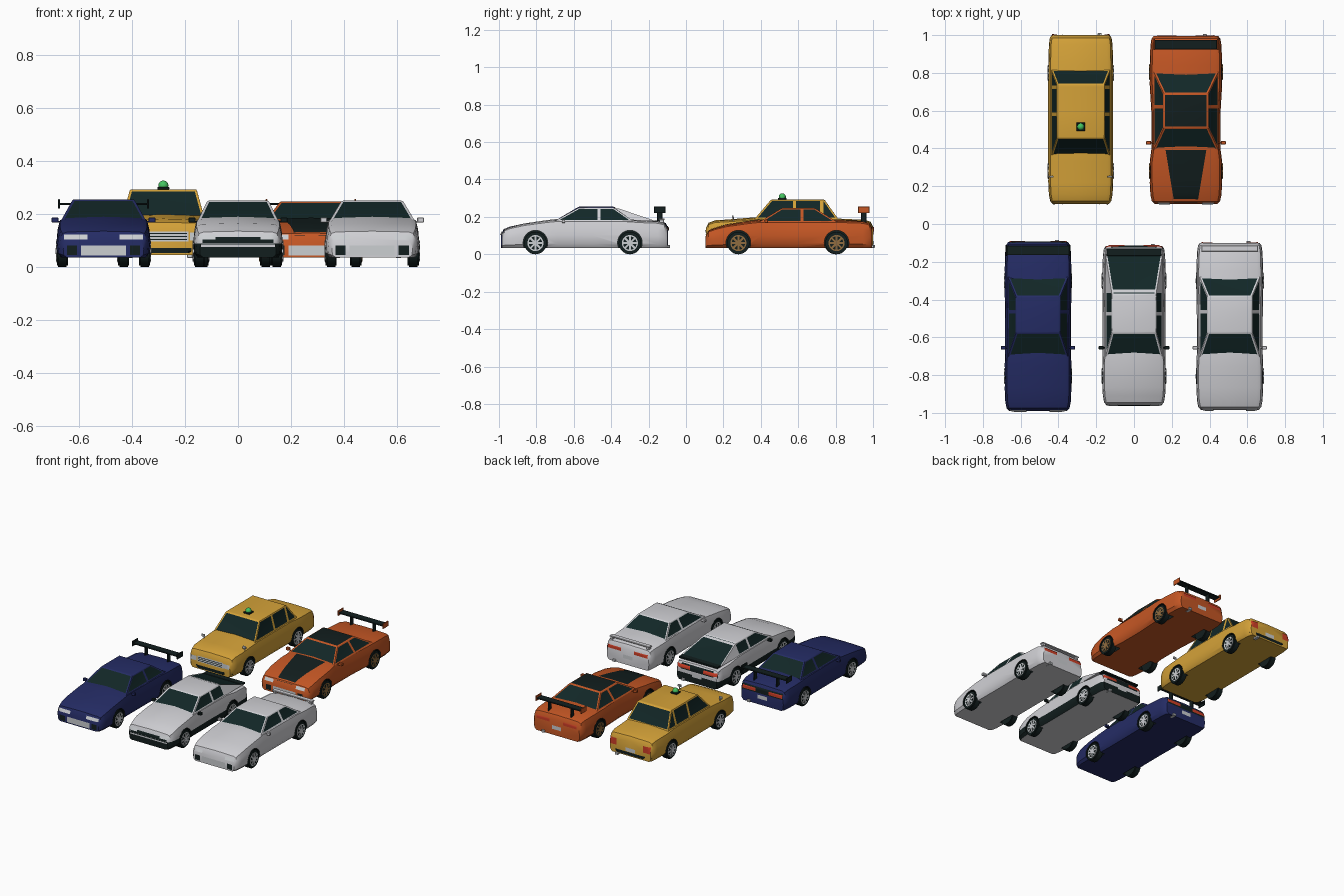
import bpy, bmesh, math
from mathutils import Vector, Matrix
from mathutils.bvhtree import BVHTree

if "Cube" in bpy.data.objects:
    bpy.data.objects.remove(bpy.data.objects["Cube"])


def material(name, r, g, b):
    m = bpy.data.materials.new(name)
    m.use_nodes = True
    m.diffuse_color = (r, g, b, 1)
    m.node_tree.nodes["Principled BSDF"].inputs["Base Color"].default_value = (r, g, b, 1)
    return m


BLUE = material("blue paint", .018, .025, .13)
WHITE = material("white paint", .63, .63, .66)
YELLOW = material("yellow paint", .66, .36, .04)
ORANGE = material("orange paint", .56, .095, .018)
GLASS = material("dark glass", .006, .02, .02)
BLACK = material("black trim", .006, .013, .013)
RED = material("red lamp", .62, .05, .02)
GREEN = material("green lamp", .06, .55, .12)
SILVER = material("silver", .6, .62, .64)
BRONZE = material("bronze", .28, .15, .05)


def shade(ob):
    ob.data.shade_smooth()
    ob.data.set_sharp_from_angle(angle=math.radians(35))


def make(name, bm, mats, origin):
    me = bpy.data.meshes.new(name)
    bmesh.ops.recalc_face_normals(bm, faces=bm.faces)
    bm.to_mesh(me)
    bm.free()
    for m in mats:
        me.materials.append(m)
    ob = bpy.data.objects.new(name, me)
    ob.location = origin
    bpy.context.collection.objects.link(ob)
    shade(ob)
    return ob


def add_box(bm, center, size, index=0, rot=Matrix()):
    mat = Matrix.Translation(center) @ rot @ Matrix.Diagonal((*size, 1))
    for v in bmesh.ops.create_cube(bm, size=1, matrix=mat)["verts"]:
        for f in v.link_faces:
            f.material_index = index


def add_cylinder(bm, center, r, width, index=0, seg=28):
    mat = Matrix.Translation(center) @ Matrix.Rotation(math.pi / 2, 4, "Y")
    vs = bmesh.ops.create_cone(bm, cap_ends=True, segments=seg, radius1=r, radius2=r,
                               depth=width, matrix=mat)["verts"]
    for v in vs:
        for f in v.link_faces:
            f.material_index = index


def body(c, origin, tag):
    # Lofted lower shell from nose to tail, with wheel wells cut out
    f, r, w, zb, zn, zc, zt, m = (c[k] for k in
                                  ("front", "rear", "w", "zb", "nose", "cowl", "trunk", "waist"))
    stations = [(f, .86, zn - .03), (f + .015, .94, zn), (f + .05, .98, zn + .013),
                (-.06, 1, zn * .45 + zc * .55), (.05, 1, zn * .15 + zc * .85), (.12, m, zc),
                (.3, m, zc), (.46, 1, zc), (.56, 1, zt), (r - .05, .98, zt - .004),
                (r - .014, .95, zt - .014), (r, .89, zt - .04)]
    section = [(0, 0), (.9, 0), (.985, .14), (1, .45), (.98, .7), (.93, .94), (.82, 1), (0, 1.03)]
    outline = section + [(-x, z) for x, z in section[-2:0:-1]]
    bm = bmesh.new()
    rings = [[bm.verts.new((x * w * k, y, zb + z * (top - zb))) for x, z in outline]
             for y, k, top in stations]
    n = len(outline)
    for a, b in zip(rings, rings[1:]):
        for i in range(n):
            bm.faces.new((a[i], a[(i + 1) % n], b[(i + 1) % n], b[i]))
    bm.faces.new(rings[0])
    bm.faces.new(rings[-1])
    bmesh.ops.recalc_face_normals(bm, faces=bm.faces)
    band = c.get("band")
    if band:
        bmesh.ops.bisect_plane(bm, geom=bm.verts[:] + bm.edges[:] + bm.faces[:],
                               plane_co=(0, 0, band), plane_no=(0, 0, 1))
        for face in bm.faces:
            if face.calc_center_median().z < band and face.normal.z > -.9:
                face.material_index = 1
    tree = BVHTree.FromBMesh(bm)
    ob = make(tag + "_body", bm, [c["paint"], BLACK], origin)
    cut = bmesh.new()
    for y in (0, c["base"]):
        for s in (-1, 1):
            add_cylinder(cut, (s * .18, y, .062), .066, .11, 1)
    cutter = make("wheel_well_cutter", cut, [BLACK, BLACK], origin)
    cutter.hide_render = True
    mod = ob.modifiers.new("wells", "BOOLEAN")
    mod.operation, mod.solver, mod.object = "DIFFERENCE", "EXACT", cutter
    bpy.context.view_layer.update()
    done = bpy.data.meshes.new_from_object(ob.evaluated_get(bpy.context.evaluated_depsgraph_get()))
    ob.modifiers.clear()
    ob.data = done
    bpy.data.objects.remove(cutter)
    shade(ob)
    return tree


def cabin(c, origin, tag):
    # Tapered greenhouse with inset glass
    a0, b0, b1, a1 = c["cabin"]
    bm = bmesh.new()
    for v in bmesh.ops.create_cube(bm, size=2)["verts"]:
        x, y, z = v.co
        low = z < 0
        v.co = (x * (c["w"] * .9 if low else c["roof_w"]),
                (a0 if low else b0) if y < 0 else (a1 if low else b1),
                c["cowl"] - .008 if low else c["roof_z"])
    for y in c["pillars"]:
        bmesh.ops.bisect_plane(bm, geom=bm.verts[:] + bm.edges[:] + bm.faces[:],
                               plane_co=(0, y, 0), plane_no=(0, 1, 0))
    bm.normal_update()
    roof = [f for f in bm.faces if f.normal.z > .99]
    for f in roof:
        f.material_index = 2
    panes = [f for f in bm.faces if abs(f.normal.z) < .99
             and not (abs(f.normal.x) > .5 and f.calc_center_median().y > c.get("solid_from", 9))]
    rim = [e for e in bm.edges if sum(f.normal.z > .99 for f in e.link_faces) == 1]
    bmesh.ops.inset_individual(bm, faces=panes, thickness=.009, depth=-.001, use_even_offset=True)
    for f in panes:
        f.material_index = 1
    bmesh.ops.bevel(bm, geom=[e for e in rim if e.is_valid], offset=.006, segments=2,
                    profile=.5, affect="EDGES", clamp_overlap=True)
    make(tag + "_cabin", bm, [c["paint"], GLASS, c.get("roof_paint", c["paint"])], origin)


def plate(name, tree, origin, axis, sign, quad, mat, n=5, layer=1):
    # Thin plate laid onto the shell: quad corners are in the plane across the axis
    bm = bmesh.new()
    p = [Vector(q) for q in quad]
    grid = {}
    for i in range(n + 1):
        for j in range(n + 1):
            u, v = i / n, j / n
            q = p[0].lerp(p[1], u).lerp(p[3].lerp(p[2], u), v)
            start, ray = Vector((q.x, 0, q.y)), Vector()
            if axis == 2:
                start = Vector((q.x, q.y, 0))
            start[axis], ray[axis] = sign * 3, -sign
            hit = tree.ray_cast(start, ray)[0]
            if hit:
                grid[i, j] = bm.verts.new(hit - ray * .0025 * layer)
    for i in range(n):
        for j in range(n):
            keys = [(i, j), (i + 1, j), (i + 1, j + 1), (i, j + 1)]
            if all(k in grid for k in keys):
                bm.faces.new([grid[k] for k in keys])
    make(name, bm, [mat], origin)


def wheels(c, origin, tag):
    # Tyre, rim ring, spokes and hub
    for y, end in ((0, "front"), (c["base"], "rear")):
        for s, side in ((1, "left"), (-1, "right")):
            bm = bmesh.new()
            add_cylinder(bm, (0, 0, 0), .06, .042)
            bmesh.ops.bevel(bm, geom=[e for e in bm.edges if abs(e.verts[0].co.x - e.verts[1].co.x) < .001],
                            offset=.005, segments=2, affect="EDGES")
            add_cylinder(bm, (s * .0205, 0, 0), .043, .004, 1)
            add_cylinder(bm, (s * .021, 0, 0), .036, .005, 0)
            add_cylinder(bm, (s * .022, 0, 0), .012, .007, 1, 12)
            for k in range(8):
                rot = Matrix.Rotation(k * math.pi / 4, 4, "X")
                add_box(bm, rot @ Vector((s * .022, .021, 0)), (.006, .036, .011), 1, rot)
            at = Vector(origin) + Vector((s * (c["w"] - .022), y, .06))
            make(f"{tag}_{end}_{side}_wheel", bm, [BLACK, c["rims"]], at)


def boxes(name, mat, origin, *parts):
    bm = bmesh.new()
    for center, size in parts:
        add_box(bm, center, size)
    bmesh.ops.bevel(bm, geom=bm.edges[:], offset=.002, affect="EDGES")
    make(name, bm, [mat], origin)


def rect(x0, x1, z0, z1, s=1):
    return (s * x0, z0), (s * x1, z0), (s * x1, z1), (s * x0, z1)


sport = dict(front=-.18, rear=.705, base=.505, w=.177, zb=.035, nose=.132, cowl=.185, trunk=.178,
             waist=.985, cabin=(.1, .23, .42, .525), pillars=(.34,), roof_w=.116, roof_z=.25,
             paint=WHITE, rims=SILVER, lamp_x=(.085, .15), lamp_z=(.103, .122), tail_x=(.05, .15),
             tail_z=(.12, .142), mirror=WHITE, intake=True)
CARS = {
    "blue_coupe": ((-.508, -.805), dict(sport, front=-.185, rear=.71, paint=BLUE, mirror=BLUE,
                   wing=BLACK, roof_z=.255, lamp_x=(.06, .15), tail_panel=True)),
    "white_hatchback": ((0, -.805), dict(sport, front=-.155, rear=.688, w=.168, mirror=BLACK, band=.088,
                        cabin=(.1, .23, .43, .645), solid_from=.45, pillars=(.33, .45), intake=False,
                        tail_panel=True, trunk=.17)),
    "white_coupe": ((.507, -.805), dict(sport, lip=True)),
    "orange_coupe": ((.275, .28), dict(sport, front=-.175, rear=.715, base=.525, w=.192, waist=.95,
                     paint=ORANGE, rims=BRONZE, mirror=ORANGE, wing=ORANGE, nose=.125, cowl=.18,
                     roof_paint=BLACK, roof_z=.247, cabin=(.11, .23, .41, .53), black_hood=True)),
    "yellow_taxi": ((-.282, .28), dict(sport, front=-.174, rear=.72, base=.52, w=.172, zb=.045,
                    nose=.165, cowl=.195, trunk=.185, paint=YELLOW, waist=1, roof_w=.126,
                    roof_z=.293, cabin=(.085, .175, .46, .535), pillars=(.3, .445), mirror=None,
                    lamp_x=(.1, .145), lamp_z=(.1, .13), tail_x=(.1, .152), tail_z=(.1, .145),
                    intake=False)),
}

for tag, ((ox, oy), c) in CARS.items():
    o = (ox, oy, 0)
    tree = body(c, o, tag)
    cabin(c, o, tag)
    wheels(c, o, tag)
    if c.get("tail_panel"):
        plate(tag + "_tail_panel", tree, o, 1, 1, rect(-.152, .152, .112, .15), BLACK, 8)
    # Lamps, bumper vents and mirrors on both sides
    for s, side in ((1, "left"), (-1, "right")):
        plate(f"{tag}_{side}_headlamp", tree, o, 1, -1, rect(*c["lamp_x"], *c["lamp_z"], s), SILVER, layer=2)
        plate(f"{tag}_{side}_tail_lamp", tree, o, 1, 1, rect(*c["tail_x"], *c["tail_z"], s), RED, layer=2)
        if c["intake"]:
            plate(f"{tag}_{side}_vent", tree, o, 1, -1, rect(.1, .138, .045, .08, s), BLACK)
        if c["mirror"]:
            boxes(f"{tag}_{side}_mirror", c["mirror"], o, ((s * (c["w"] + .006), .15, .177), (.026, .018, .018)),
                  ((s * (c["w"] - .015), .15, .17), (.03, .008, .006)))
    if c["intake"]:
        plate(tag + "_intercooler", tree, o, 1, -1, rect(-.085, .085, .043, .08), SILVER)
    plate(tag + "_rear_number_plate", tree, o, 1, 1, rect(-.035, .035, .075, .1), SILVER, 2)
    boxes(tag + "_exhaust", SILVER, o, ((.1, c["rear"] - .01, .042), (.022, .04, .016)))
    if "wing" in c:
        # Raised rear wing with end plates and two struts
        y = c["rear"] - .045
        boxes(tag + "_wing", BLACK, o, ((0, y, .238), (.33, .05, .008)),
              *[((s * .085, y, .2), (.008, .03, .074)) for s in (-1, 1)])
        boxes(tag + "_wing_ends", c["wing"], o, *[((s * .168, y, .238), (.007, .06, .036)) for s in (-1, 1)])
    if c.get("lip"):
        boxes(tag + "_tail_spoiler", WHITE, o, ((0, .675, .188), (.3, .03, .008)),
              *[((s * .135, .675, .178), (.02, .026, .02)) for s in (-1, 1)])
    if c.get("black_hood"):
        plate(tag + "_hood_panel", tree, o, 2, 1, ((-.062, -.165), (.062, -.165), (.108, .112), (-.108, .112)),
              BLACK, 12)
    if c.get("band"):
        plate(tag + "_nose_panel", tree, o, 1, -1, rect(-.135, .135, .09, .112), BLACK)
        plate(tag + "_bumper_stripe", tree, o, 1, -1, rect(-.14, .14, .076, .084), WHITE)
        boxes(tag + "_hatch_lip", BLACK, o, ((0, .655, .176), (.29, .04, .012)))
    if tag == "yellow_taxi":
        # Grille, bumpers, wing mirrors and roof lamp
        plate(tag + "_grille", tree, o, 1, -1, rect(-.095, .095, .095, .134), SILVER)
        for k in range(3):
            z = .102 + k * .011
            plate(f"{tag}_grille_slot_{k}", tree, o, 1, -1, rect(-.09, .09, z, z + .004), BLACK, 2, 2)
        for end, s in (("front", -1), ("rear", 1)):
            plate(f"{tag}_{end}_bumper", tree, o, 1, s, rect(-.158, .158, .052, .072), BLACK)
        for s, side in ((1, "left"), (-1, "right")):
            boxes(f"{tag}_{side}_wing_mirror", SILVER, o, ((s * .155, -.03, .2), (.024, .01, .016)),
                  ((s * .152, -.025, .18), (.005, .005, .04)))
        boxes(tag + "_lamp_base", BLACK, o, ((0, .235, .297), (.046, .046, .01)))
        ball = bmesh.new()
        bmesh.ops.create_uvsphere(ball, u_segments=20, v_segments=12, radius=.019,
                                  matrix=Matrix.Translation((0, .235, .307)))
        make(tag + "_roof_lamp", ball, [GREEN], o)
